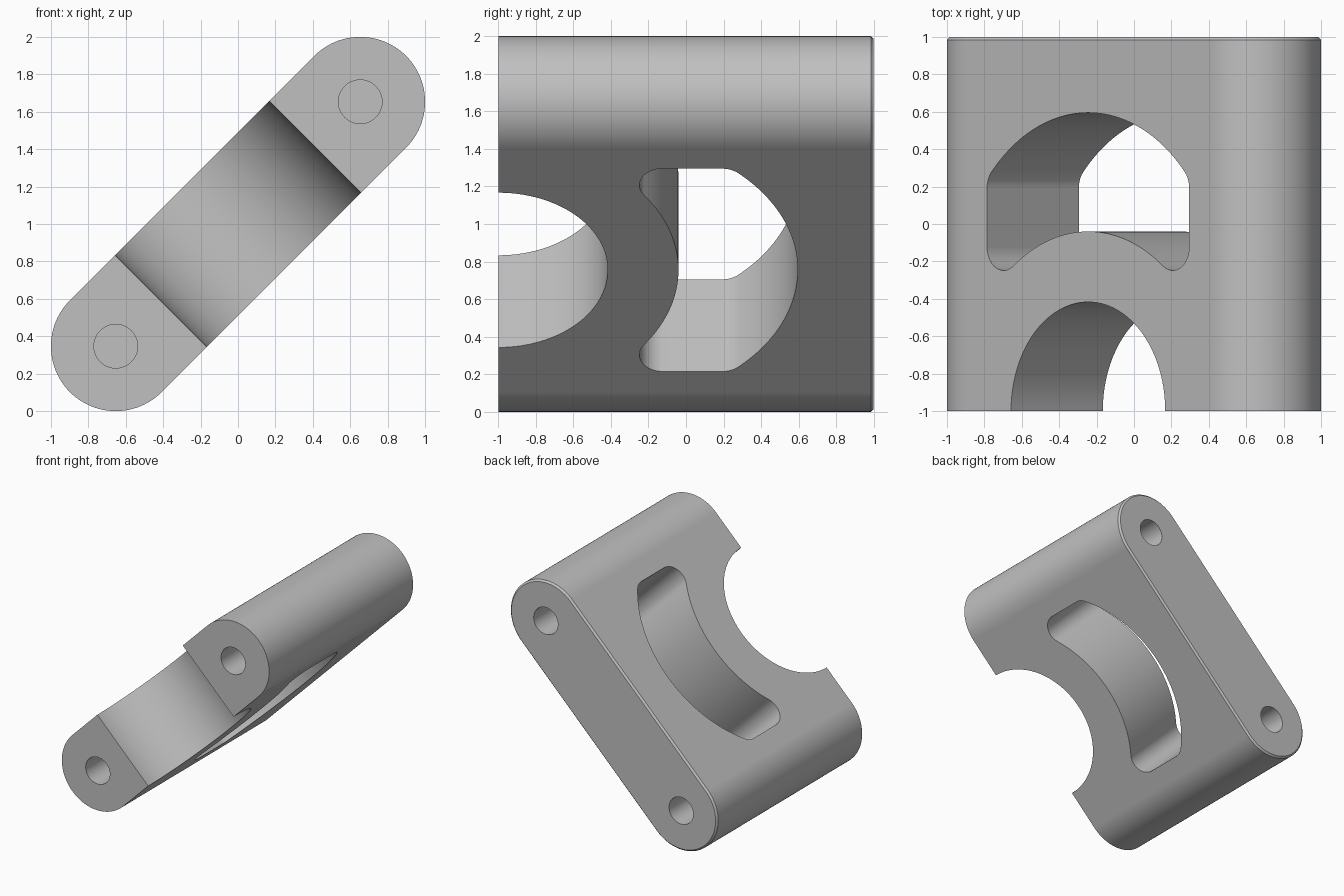
import bpy, bmesh
from math import sin, cos, pi, sqrt, atan2, radians
from mathutils import Matrix

cube = bpy.data.objects.get("Cube")
if cube:
    bpy.data.objects.remove(cube, do_unlink=True)

grey = bpy.data.materials.new("plain grey")
grey.use_nodes = True
COLOR = (0.53, 0.53, 0.53, 1)
grey.diffuse_color = COLOR
grey.node_tree.nodes["Principled BSDF"].inputs["Base Color"].default_value = COLOR

RADIUS = 0.347       # rounded long edges of the plate
SPAN = 0.924         # half distance between the edge axes
TILT = Matrix.Translation((0, 0, 1)) @ Matrix.Rotation(radians(-45), 4, 'Y')


def arc(cx, cy, r, a0, a1, n):
    return [(cx + r * cos(a0 + (a1 - a0) * i / n),
             cy + r * sin(a0 + (a1 - a0) * i / n)) for i in range(n + 1)]


def loft(name, rings):
    """Skin equal rings of points and cap both ends."""
    bm = bmesh.new()
    loops = [[bm.verts.new(p) for p in ring] for ring in rings]
    for a, b in zip(loops, loops[1:]):
        for i in range(len(a)):
            j = (i + 1) % len(a)
            bm.faces.new((a[i], a[j], b[j], b[i]))
    bm.faces.new(loops[0])
    bm.faces.new(loops[-1])
    bmesh.ops.recalc_face_normals(bm, faces=bm.faces)
    mesh = bpy.data.meshes.new(name)
    bm.to_mesh(mesh)
    bm.free()
    obj = bpy.data.objects.new(name, mesh)
    bpy.context.collection.objects.link(obj)
    mesh.materials.append(grey)
    obj.matrix_world = TILT
    return obj


def through_cutter(name, outline):
    return loft(name, [[(u, y, w) for u, y in outline] for w in (-0.6, 0.6)])


def hole_cutter(name, u, y0, y1):
    circle = arc(u, 0, 0.117, 0, 2 * pi, 48)[:-1]
    return loft(name, [[(p, y, q) for p, q in circle] for y in (y0, y1)])


# Plate with rounded long edges and a fine chamfer round the back
def plate_ring(y, r):
    pts = arc(SPAN, 0, r, -pi / 2, pi / 2, 48) + arc(-SPAN, 0, r, pi / 2, 3 * pi / 2, 48)
    return [(u, y, w) for u, w in pts]


plate = loft("link_plate", [plate_ring(-1, RADIUS), plate_ring(0.985, RADIUS),
                            plate_ring(1, RADIUS - 0.015)])

# Half-round notch in the front
cutters = [through_cutter("notch_cutter", arc(0, -1, 0.583, 0, 2 * pi, 128)[:-1])]

# Crescent slot with filleted corners; right half first, then mirrored
HALF, FILLET = 0.764, 0.125
INNER, INNER_Y, OUTER, OUTER_Y = 0.96, -1, 1.0, -0.405
fu = HALF - FILLET
low = sqrt((INNER + FILLET) ** 2 - fu ** 2)
high = sqrt((OUTER - FILLET) ** 2 - fu ** 2)
low_a, high_a = atan2(low, fu), atan2(high, fu)
half = arc(0, INNER_Y, INNER, pi / 2, low_a, 32)
half += arc(fu, INNER_Y + low, FILLET, low_a - pi, 0, 16)[1:]
half += arc(fu, OUTER_Y + high, FILLET, 0, high_a, 10)
half += arc(0, OUTER_Y, OUTER, high_a, pi / 2, 32)[1:]
slot = half + [(-u, y) for u, y in reversed(half[1:-1])]
cutters.append(through_cutter("slot_cutter", slot))

# Blind pin holes at both ends of each rounded edge
for u in (-SPAN, SPAN):
    cutters.append(hole_cutter("front_hole_cutter", u, -1.2, -0.4))
    cutters.append(hole_cutter("back_hole_cutter", u, 0.4, 1.2))

bpy.context.view_layer.objects.active = plate
for cutter in cutters:
    cutter.hide_render = True
    mod = plate.modifiers.new("cut", 'BOOLEAN')
    mod.operation = 'DIFFERENCE'
    mod.solver = 'EXACT'
    mod.object = cutter
    bpy.ops.object.modifier_apply(modifier=mod.name)
    bpy.data.objects.remove(cutter, do_unlink=True)

# Smooth curved walls, crisp edges
bpy.ops.object.select_all(action='DESELECT')
plate.select_set(True)
bpy.ops.object.shade_smooth_by_angle(angle=radians(30))
normals = plate.modifiers.new("even_normals", 'WEIGHTED_NORMAL')
normals.keep_sharp = True
